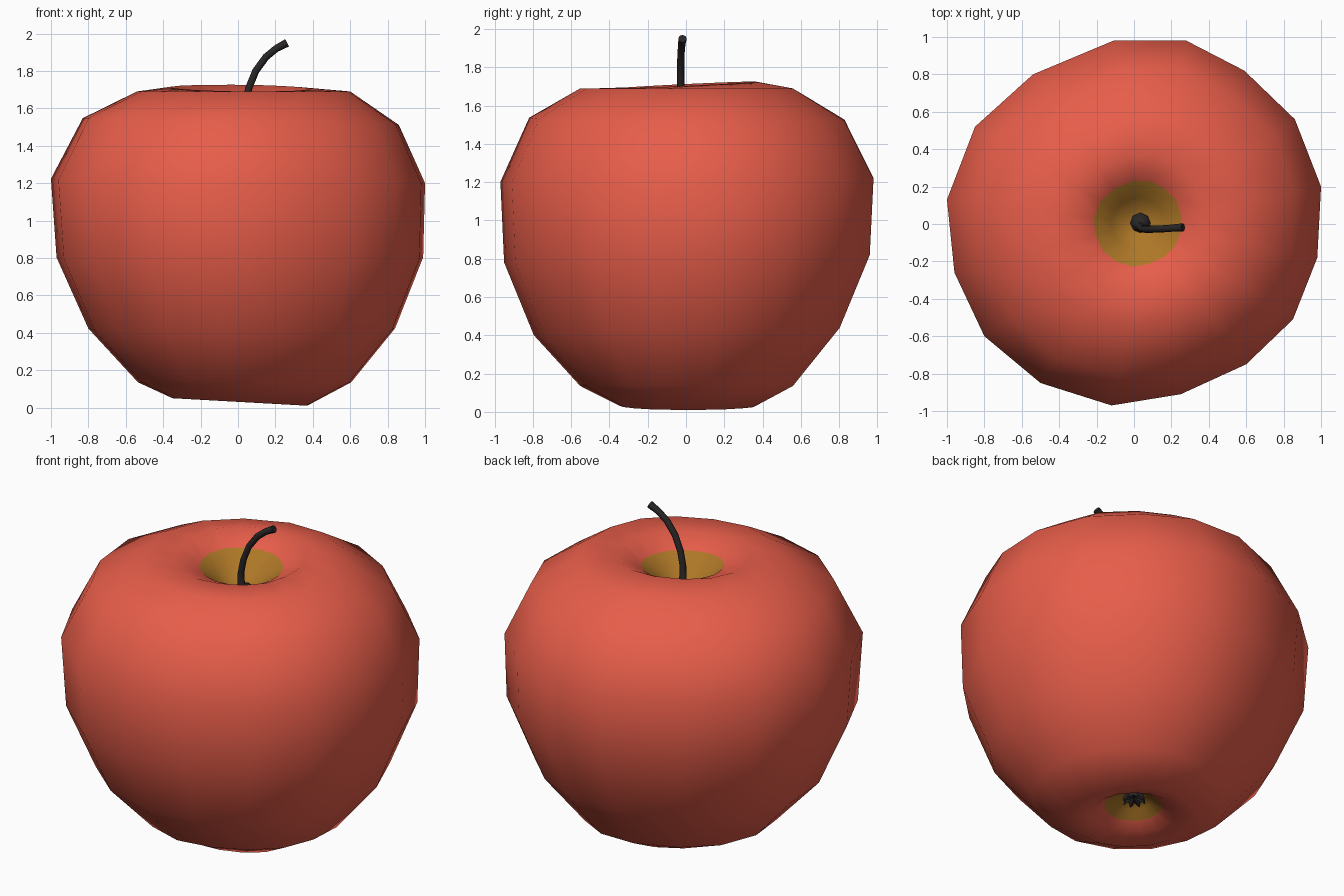
import bpy, bmesh, math
from mathutils import Vector

if "Cube" in bpy.data.objects:
    bpy.data.objects.remove(bpy.data.objects["Cube"])


def material(name, rgb):
    m = bpy.data.materials.new(name)
    m.diffuse_color = (*rgb, 1.0)
    m.use_nodes = True
    m.node_tree.nodes["Principled BSDF"].inputs["Base Color"].default_value = m.diffuse_color
    return m


RED = material("apple red", (0.80, 0.11, 0.068))
OLIVE = material("olive yellow", (0.42, 0.185, 0.02))
DARK = material("dark brown", (0.022, 0.019, 0.019))


def make_object(name, bm, mats):
    bmesh.ops.recalc_face_normals(bm, faces=bm.faces[:])
    for f in bm.faces:
        f.smooth = True
    mesh = bpy.data.meshes.new(name)
    bm.to_mesh(mesh)
    bm.free()
    for m in mats:
        mesh.materials.append(m)
    ob = bpy.data.objects.new(name, mesh)
    bpy.context.collection.objects.link(ob)
    return ob


def skin(bm, rings):
    """Join rings of vertices with quads."""
    for a, b in zip(rings, rings[1:]):
        n = len(a)
        for i in range(n):
            bm.faces.new((a[i], a[(i + 1) % n], b[(i + 1) % n], b[i]))


# Apple body: slightly uneven 16-sided outline scaled along a profile
outline = [(1.0, .20), (.86, .56), (.59, .82), (.28, .98), (-.11, .98), (-.54, .80),
           (-.85, .52), (-1.0, .13), (-.96, -.26), (-.80, -.60), (-.50, -.85),
           (-.12, -.97), (.25, -.91), (.60, -.75), (.85, -.51), (.98, -.18)]
# scale, height, shift x, tilt along x, tilt along y
profile = [(.05, .17, 0, 0, 0), (.10, .145, 0, 0, 0), (.165, .10, .01, 0, 0),
           (.24, .055, .01, -.01, 0), (.36, .03, .01, -.02, 0), (.57, .135, .035, 0, 0),
           (.82, .42, .02, 0, .02), (.98, .80, .01, 0, .02), (1.0, 1.21, 0, -.012, .01),
           (.845, 1.53, .015, -.018, -.005), (.57, 1.69, .03, 0, 0),
           (.37, 1.708, .01, -.005, .018), (.235, 1.645, .02, -.01, .01),
           (.14, 1.565, .015, 0, 0), (.06, 1.50, .02, 0, 0)]
bm = bmesh.new()
rings = []
for s, z, sx, tx, ty in profile:
    rings.append([bm.verts.new((x * s + sx, y * s, z + tx * x + ty * y)) for x, y in outline])
skin(bm, rings)
bm.faces.new(rings[0])
bm.faces.new(rings[-1])
for f in bm.faces:  # the two hollows are olive
    c = f.calc_center_median()
    r = math.hypot(c.x - .015, c.y)
    f.material_index = 1 if (r < .22 and c.z > 1) or (r < .155 and c.z < 1) else 0
make_object("apple_body", bm, [RED, OLIVE])

# Stem: bent tube with a flared foot
path = [(.034, .005, 1.48, .06), (.034, .003, 1.515, .052), (.03, -.012, 1.54, .022),
        (.038, -.025, 1.62, .019), (.058, -.028, 1.71, .019), (.095, -.028, 1.80, .019),
        (.15, -.026, 1.875, .019), (.205, -.022, 1.92, .019), (.262, -.018, 1.95, .022)]
bm = bmesh.new()
rings = []
pts = [Vector(p[:3]) for p in path]
for i, p in enumerate(path):
    t = (pts[min(i + 1, len(pts) - 1)] - pts[max(i - 1, 0)]).normalized()
    u = Vector((0, 1, 0)).cross(t).normalized()
    v = t.cross(u)
    rings.append([bm.verts.new(pts[i] + p[3] * (math.cos(k * math.pi / 4) * u
                                               + math.sin(k * math.pi / 4) * v))
                  for k in range(8)])
skin(bm, rings)
bm.faces.new(rings[0])
bm.faces.new(rings[-1])
stem = make_object("stem", bm, [DARK])

# Dried blossom: small cup with pointed sepals hanging in the lower hollow
bm = bmesh.new()
n = 16
top = [bm.verts.new((.055 * math.cos(k * math.tau / n), .055 * math.sin(k * math.tau / n), .18))
       for k in range(n)]
tips = []
for k in range(n):
    r, z = ((.066, .13) if k % 2 else (.046, .155))
    tips.append(bm.verts.new((r * math.cos(k * math.tau / n), r * math.sin(k * math.tau / n), z)))
centre = bm.verts.new((0, 0, .155))
skin(bm, [top, tips])
for k in range(n):
    bm.faces.new((tips[k], tips[(k + 1) % n], centre))
bm.faces.new(top)
blossom = make_object("blossom_end", bm, [DARK])

# Keep the cut ends crisp
for ob in (stem, blossom):
    bpy.ops.object.select_all(action='DESELECT')
    ob.select_set(True)
    bpy.context.view_layer.objects.active = ob
    bpy.ops.object.shade_smooth_by_angle(angle=math.radians(50))
